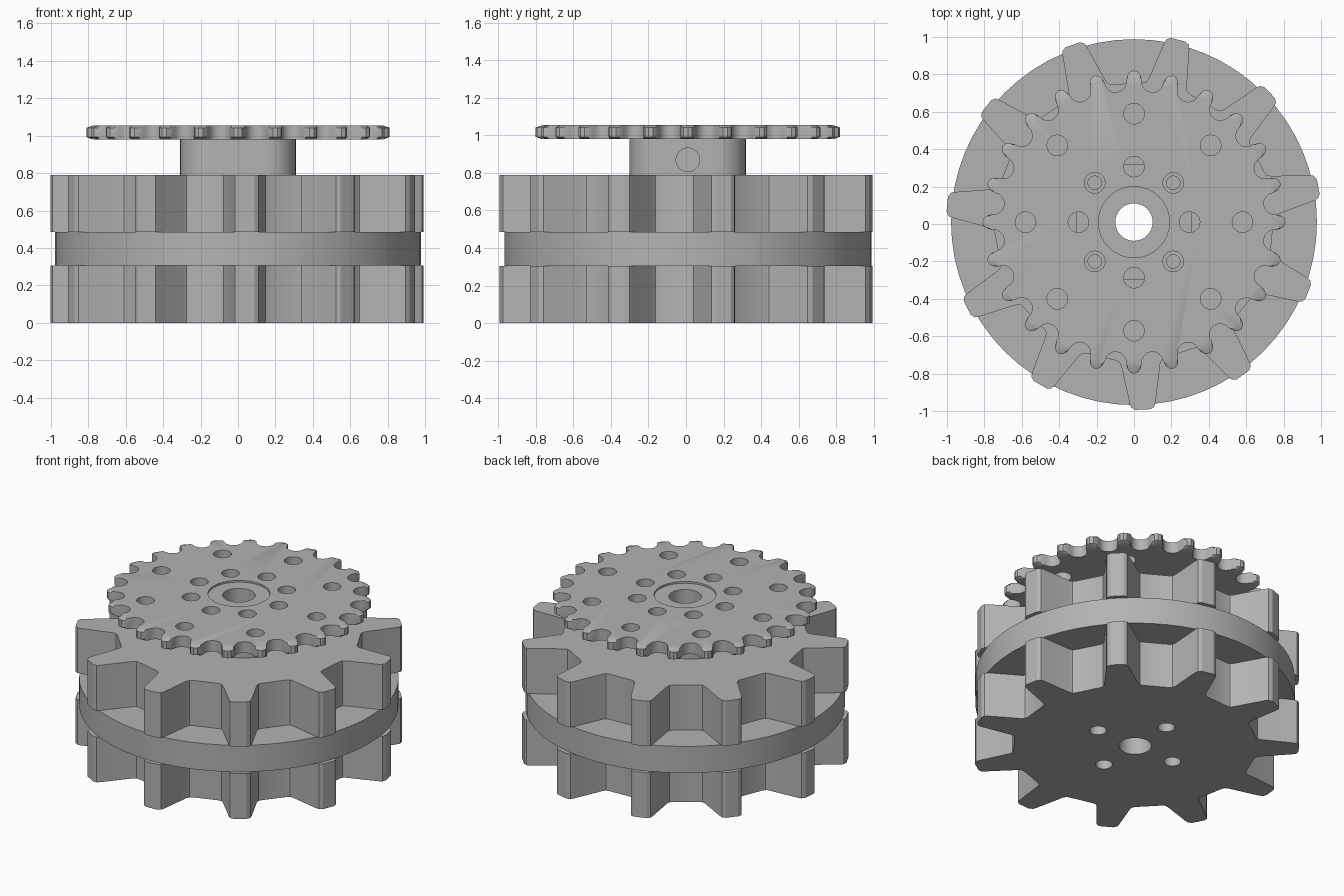
import bpy, bmesh
from math import sin, cos, pi, radians, hypot, atan2

if "Cube" in bpy.data.objects:
    bpy.data.objects.remove(bpy.data.objects["Cube"])

CY = 0.01            # shaft axis offset in y
BORE = 0.1
BOLT_R = 0.297       # bolt circle radius

grey = bpy.data.materials.new("plain grey")
grey.use_nodes = True
GREY = (0.45, 0.45, 0.45, 1)
grey.diffuse_color = GREY
grey.node_tree.nodes["Principled BSDF"].inputs["Base Color"].default_value = GREY


def circle(r, n=48):
    return [(r * cos(2 * pi * i / n), r * sin(2 * pi * i / n)) for i in range(n)]


def toothed(tooth, count, phase):
    """Repeat a tooth outline of (radial, sideways) points around the axis."""
    pts = []
    for i in range(count):
        a = radians(phase) + 2 * pi * i / count
        pts += [(r * cos(a) - t * sin(a), r * sin(a) + t * cos(a)) for r, t in tooth]
    return pts


def limit(pts, rmax):
    out = []
    for x, y in pts:
        s = min(1, rmax / hypot(x, y))
        out.append((x * s, y * s))
    return out


def loft(bm, layers):
    """Stack matching outlines given as (points, z) and cap both ends."""
    rings = [[bm.verts.new((x, y + CY, z)) for x, y in pts] for pts, z in layers]
    n = len(rings[0])
    for lo, hi in zip(rings, rings[1:]):
        for i in range(n):
            j = (i + 1) % n
            bm.faces.new((lo[i], lo[j], hi[j], hi[i]))
    bm.faces.new(rings[0][::-1])
    bm.faces.new(rings[-1])


def make(name, layers):
    bm = bmesh.new()
    loft(bm, layers)
    me = bpy.data.meshes.new(name)
    bm.to_mesh(me)
    bm.free()
    me.materials.append(grey)
    ob = bpy.data.objects.new(name, me)
    bpy.context.collection.objects.link(ob)
    return ob


def drill(ob, holes):
    """Cut vertical holes (x, y, radius, z0, z1) out of an object."""
    bm = bmesh.new()
    for hx, hy, r, z0, z1 in holes:
        ring = [(x + hx, y + hy) for x, y in circle(r, 32)]
        loft(bm, [(ring, z0), (ring, z1)])
    subtract(ob, bm)


def subtract(ob, bm):
    me = bpy.data.meshes.new("cutter")
    bm.to_mesh(me)
    bm.free()
    me.materials.append(grey)
    cutter = bpy.data.objects.new("cutter", me)
    cutter.hide_render = True
    bpy.context.collection.objects.link(cutter)
    mod = ob.modifiers.new("cut", "BOOLEAN")
    mod.operation, mod.solver, mod.object = "DIFFERENCE", "EXACT", cutter
    dg = bpy.context.evaluated_depsgraph_get()
    result = bpy.data.meshes.new_from_object(ob.evaluated_get(dg))
    ob.modifiers.clear()
    ob.data = result
    bpy.data.objects.remove(cutter)


def around(r, count, start, size, z0, z1):
    angles = [radians(start) + 2 * pi * i / count for i in range(count)]
    return [(r * cos(a), r * sin(a), size, z0, z1) for a in angles]


def bore(z0, z1):
    return [(0, 0, BORE, z0 - 0.1, z1 + 0.1)]


parts = []

# Two coarse toothed wheels with a plain disc between them
half = [(0.712, 0.208), (0.735, 0.13), (0.745, 0.113), (0.765, 0.104),
        (0.965, 0.07), (0.99, 0.062), (1.003, 0.04)]
big_tooth = [(r, -t) for r, t in half] + [(r, t) for r, t in reversed(half[1:])]
big_outline = toothed(big_tooth, 11, 10.9)
for name, z0, z1 in (("lower_wheel", 0, 0.305), ("upper_wheel", 0.485, 0.79)):
    ob = make(name, [(big_outline, z0), (big_outline, z1)])
    holes = bore(z0, z1)
    if z0 == 0:
        holes += around(BOLT_R, 4, 0, 0.052, z0 - 0.1, z1 + 0.1)
    drill(ob, holes)
    parts.append(ob)

disc = make("middle_disc", [(circle(0.978, 64), 0.305), (circle(0.978, 64), 0.485)])
drill(disc, bore(0.305, 0.485))
parts.append(disc)

# Hub block: rounded square with tapped holes and two set screw holes
FLAT, ROUND = 0.15, 0.16
hub_outline = []
for q in range(4):
    mid = radians(45 + 90 * q)
    cx, cy = FLAT * 2 ** 0.5 * cos(mid), FLAT * 2 ** 0.5 * sin(mid)
    for k in range(9):
        a = mid + radians(-45 + 90 * k / 8)
        hub_outline.append((cx + ROUND * cos(a), cy + ROUND * sin(a)))
hub = make("hub", [(hub_outline, 0.79), (hub_outline, 0.98)])
drill(hub, bore(0.79, 0.98) + around(BOLT_R, 4, 45, 0.036, 0.85, 1.1))
bm = bmesh.new()
for along_x in (True, False):
    rings = []
    for d in (0.285, 0.4):
        rings.append([bm.verts.new((d, u + CY, v + 0.87) if along_x else (u, d + CY, v + 0.87))
                      for u, v in circle(0.063, 32)])
    for i in range(32):
        j = (i + 1) % 32
        bm.faces.new((rings[0][i], rings[0][j], rings[1][j], rings[1][i]))
    for ring in rings:
        bm.faces.new(ring)
bmesh.ops.recalc_face_normals(bm, faces=bm.faces)
subtract(hub, bm)
parts.append(hub)

# Chain sprocket: round roller seats between narrow, edge-bevelled teeth
TEETH = 24
pitch = pi / TEETH
seat = []
for k in range(9):
    a = pi + radians(-90 + 180 * k / 8)
    seat.append((0.758 + 0.058 * cos(a), 0.058 * sin(a)))
seat.sort(key=lambda p: p[1])
tip = []
for r, t in ((0.785, -0.034), (0.803, -0.022), (0.811, 0), (0.803, 0.022), (0.785, 0.034)):
    ang, rad = atan2(t, r) + 2 * pitch / 2, hypot(r, t)
    tip.append((rad * cos(ang), rad * sin(ang)))
outline = toothed(seat + tip, TEETH, 7.5)
inner = limit(outline, 0.775)
sprocket = make("sprocket", [(inner, 0.98), (outline, 0.993), (outline, 1.042), (inner, 1.055)])
drill(sprocket, [(0, 0, 0.19, 1.043, 1.2)])
drill(sprocket, bore(0.98, 1.055) + around(BOLT_R, 8, 0, 0.055, 0.9, 1.2)
      + around(0.58, 8, 0, 0.055, 0.9, 1.2))
parts.append(sprocket)

# Smooth curved walls, keep edges sharp
bpy.ops.object.select_all(action="DESELECT")
for ob in parts:
    ob.select_set(True)
bpy.context.view_layer.objects.active = parts[0]
bpy.ops.object.shade_smooth_by_angle(angle=radians(30))
